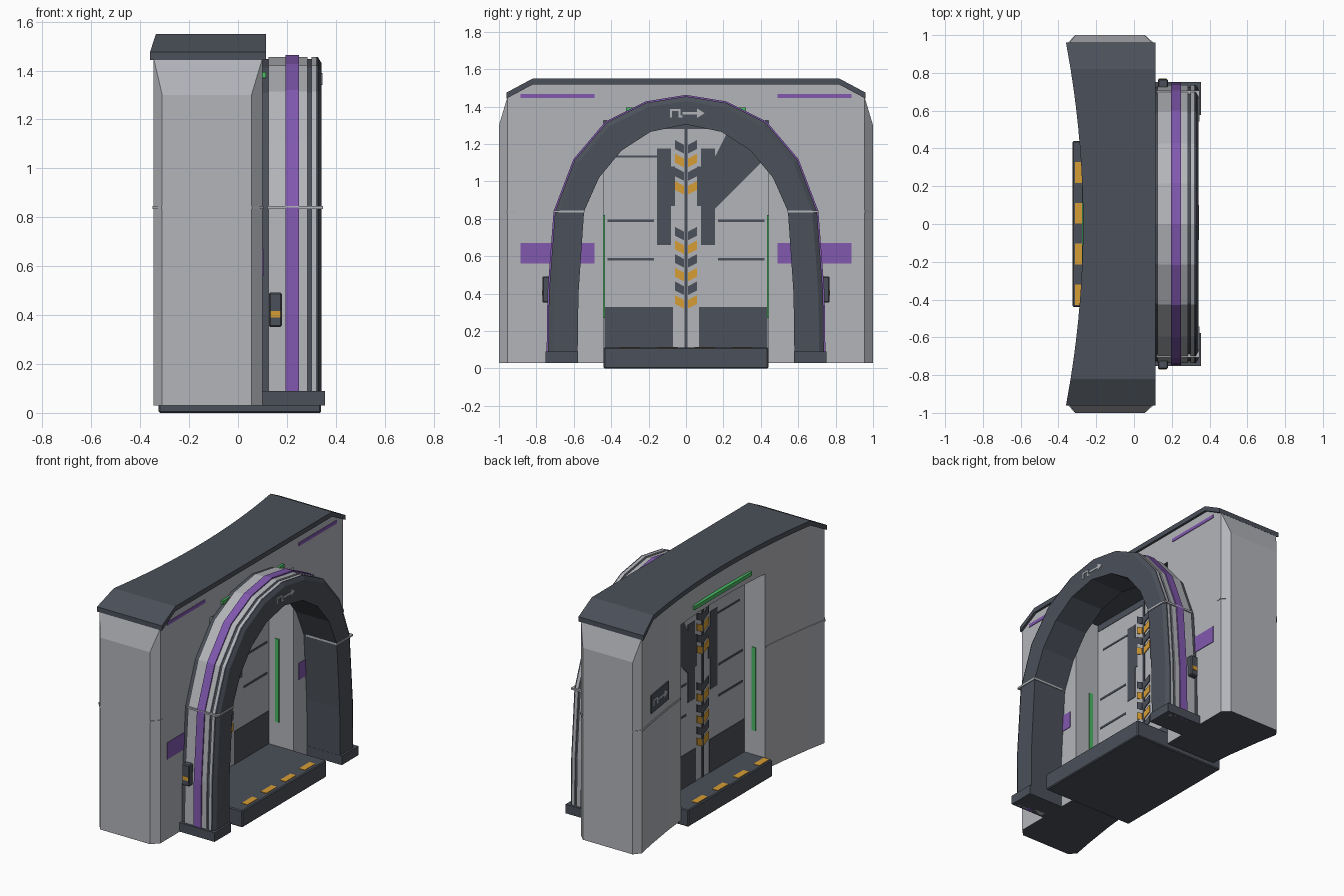
import bpy, bmesh
from mathutils import Vector

cube = bpy.data.objects.get("Cube")
if cube:
    bpy.data.objects.remove(cube, do_unlink=True)


def material(name, r, g, b):
    m = bpy.data.materials.new(name)
    m.use_nodes = True
    m.diffuse_color = (r, g, b, 1)
    m.node_tree.nodes["Principled BSDF"].inputs["Base Color"].default_value = (r, g, b, 1)
    return m


LIGHT = material("light grey", 0.45, 0.46, 0.49)
DARK = material("dark slate", 0.07, 0.08, 0.10)
PURPLE = material("purple", 0.22, 0.098, 0.43)
YELLOW = material("amber", 0.68, 0.34, 0.035)
GREEN = material("green light", 0.07, 0.48, 0.13)


def finish(name, bm, mat, under=None):
    """Turn a bmesh into an object; faces looking down may take a second material."""
    bmesh.ops.recalc_face_normals(bm, faces=bm.faces)
    me = bpy.data.meshes.new(name)
    me.materials.append(mat)
    if under:
        me.materials.append(under)
        bm.normal_update()
        for f in bm.faces:
            f.material_index = int(f.normal.z < -0.9)
    bm.to_mesh(me)
    bm.free()
    ob = bpy.data.objects.new(name, me)
    bpy.context.collection.objects.link(ob)
    return ob


def bridge(name, loops, mat, closed=False, under=None):
    """Skin a row of equal point loops, capped unless closed."""
    bm = bmesh.new()
    rows = [[bm.verts.new(p) for p in loop] for loop in loops]
    n = len(rows[0])
    pairs = list(zip(rows, rows[1:])) + ([(rows[-1], rows[0])] if closed else [])
    for a, b in pairs:
        for i in range(n):
            j = (i + 1) % n
            bm.faces.new((a[i], a[j], b[j], b[i]))
    if not closed:
        bm.faces.new(rows[0])
        bm.faces.new(rows[-1])
    return finish(name, bm, mat, under)


def prism(name, pts, x0, x1, mat, bend=lambda y: 0):
    """Extrude a y-z outline along x."""
    return bridge(name, [[(x + bend(y), y, z) for y, z in pts] for x in (x0, x1)], mat)


def rect(y0, y1, z0, z1):
    return [(y0, z0), (y1, z0), (y1, z1), (y0, z1)]


def section(y, x0, x1, z0, z1):
    return [(x0, y, z0), (x1, y, z0), (x1, y, z1), (x0, y, z1)]


def bevel(ob, width):
    m = ob.modifiers.new("bevel", 'BEVEL')
    m.width = width
    m.segments = 1


def back(y):
    """Concave rear face of the wall."""
    return -0.25 - 0.095 * (y / 0.955) ** 2


# Wall wings, with chamfered ends, and seam ridges
for s, side in ((1, "left"), (-1, "right")):
    body = [section(s * y, back(y), 0.10, 0.03, zt)
            for y, zt in ((0.44, 1.52), (0.6, 1.52), (0.82, 1.52), (0.955, 1.45))]
    body.append(section(s * 1.0, -0.31, 0.055, 0.03, 1.30))
    bridge("wall_wing_" + side, body, LIGHT, under=DARK)
    seam = [section(s * y, back(y) - 0.005, 0.09, 0.834, 0.846) for y in (0.45, 0.6, 0.82)]
    seam += [section(s * 0.958, -0.35, 0.105, 0.834, 0.846),
             section(s * 1.0, -0.313, 0.058, 0.834, 0.846)]
    bridge("wall_seam_" + side, seam, LIGHT)

# Lintel over the doorway and the curved roof cap
bridge("lintel", [section(y * 0.11, back(y * 0.11), 0.10, 1.325, 1.52) for y in range(-4, 5)],
       LIGHT, under=DARK)
roof_y = [-0.96] + [-0.82 + i * 0.1025 for i in range(17)] + [0.96]
roof = []
for y in roof_y:
    top = 1.55 if abs(y) < 0.9 else 1.475
    roof.append(section(y, -0.27 - 0.09 * (y / 0.96) ** 2, 0.115, top - 0.032, top))
bridge("roof_cap", roof, DARK)

# Threshold with amber edge marks
bevel(prism("threshold", rect(-0.44, 0.44, 0, 0.112), -0.325, 0.34, DARK), 0.006)
for i in range(4):
    y = -0.375 + i * 0.216
    prism("edge_mark_rear", rect(y - 0.055, y + 0.055, 0.108, 0.115), -0.312, -0.27, YELLOW)
    y = -0.3 + i * 0.2
    prism("edge_mark_front", rect(y - 0.055, y + 0.055, 0.108, 0.115), 0.275, 0.317, YELLOW)

# Sliding door leaves, decorated on both faces
prism("door", rect(-0.44, 0.44, 0.1, 1.326), -0.12, -0.08, LIGHT)


def decal(name, pts, mat, lift=0.003):
    prism(name + "_front", pts, -0.081, -0.08 + lift, mat)
    prism(name + "_rear", pts, -0.12 - lift, -0.119, mat)


decal("door_gap", rect(-0.008, 0.008, 0.1, 1.325), DARK, 0.005)
decal("door_header", rect(-0.44, 0.44, 1.28, 1.325), DARK)
decal("door_diagonal", [(0.155, 0.855), (0.42, 1.12), (0.3, 1.3), (0.235, 1.29), (0.14, 1.1)], DARK, 0.004)
for s in (-1, 1):
    def sided(a, b, z0, z1):
        return rect(s * a, s * b, z0, z1)
    decal("kick_panel", sided(0.07, 0.435, 0.1, 0.33), DARK)
    decal("door_bar", sided(0.08, 0.155, 0.66, 1.175), DARK)
    decal("door_bar_step", sided(0.06, 0.08, 0.87, 1.08), DARK)
    for z in (0.585, 0.79):
        decal("door_groove", sided(0.17, 0.42, z - 0.007, z + 0.007), DARK)
    decal("door_groove_high", sided(0.155, 0.39, 1.128, 1.14), DARK)
    for start, count in ((0.32, 6), (0.93, 4)):
        for k in range(count):
            z = start + k * 0.073
            decal("chevron", [(s * 0.01, z), (s * 0.06, z + 0.025), (s * 0.06, z + 0.073),
                              (s * 0.01, z + 0.046)], DARK if k % 2 else YELLOW, 0.006)
    # Jamb lights
    for x in (-0.19, -0.02):
        prism("jamb_light", rect(s * 0.434, s * 0.442, 0.27, 0.82), x - 0.014, x + 0.014, GREEN)
    # Purple wall patches
    for z0, z1 in ((0.56, 0.67), (1.445, 1.467)):
        prism("wall_patch", sided(0.49, 0.885, z0, z1), 0.099, 0.104, PURPLE)

# Light bars above the doorway
prism("light_bar_front", rect(-0.32, 0.32, 1.37, 1.395), 0.09, 0.115, GREEN)
prism("light_bar_rear", rect(-0.3, 0.3, 1.37, 1.395), -0.274, -0.24, GREEN)

# Arch outlines, half each, then mirrored
OUTER = [(0.738, 0.03), (0.733, 0.4), (0.70, 0.84), (0.595, 1.115), (0.425, 1.315), (0.215, 1.42), (0, 1.455)]
INNER = [(0.58, 0.03), (0.575, 0.4), (0.545, 0.84), (0.465, 1.02), (0.345, 1.165), (0.19, 1.265), (0, 1.305)]


def outline(half, d=0):
    pts = []
    for y, z in half:
        n = Vector((y, max(z - 0.75, 0))).normalized()
        pts.append((y + n.x * d, z + n.y * d))
    return pts + [(-y, z) for y, z in reversed(pts[:-1])]


def ring(name, x0, x1, mat, outer=0, inner=None, chamfer=0):
    """Arch-shaped band between two depths."""
    out, edge = outline(OUTER, outer), outline(OUTER, outer - chamfer)
    inn = outline(INNER) if inner is None else outline(OUTER, inner)
    xm = x1 - chamfer * 0.6
    loops = [[(x0, *i), (x0, *o), (xm, *o), (x1, *e), (x1, *i)] for i, o, e in zip(inn, out, edge)]
    return bridge(name, loops, mat)


ring("arch_core", 0.10, 0.322, DARK, outer=-0.008)
ring("arch_face", 0.318, 0.342, DARK, chamfer=0.025)
ring("arch_band_rear", 0.125, 0.197, LIGHT, inner=-0.03)
ring("arch_band_purple", 0.195, 0.25, PURPLE, outer=0.008, inner=-0.03)
ring("arch_band_mid", 0.248, 0.285, LIGHT, inner=-0.03)
ring("arch_band_front", 0.3, 0.32, LIGHT, inner=-0.03)

# Arch feet, collars and side call boxes
for s, side in ((1, "left"), (-1, "right")):
    prism("arch_foot_" + side, rect(s * 0.578, s * 0.752, 0.03, 0.09), 0.10, 0.355, DARK)
    prism("arch_collar_" + side, rect(s * 0.542, s * 0.708, 0.834, 0.846), 0.12, 0.347, LIGHT)
    bevel(prism("call_box_" + side, rect(s * 0.72, s * 0.768, 0.352, 0.492), 0.126, 0.18, DARK), 0.006)
    prism("call_box_stripe_" + side, rect(s * 0.76, s * 0.771, 0.39, 0.416), 0.133, 0.173, YELLOW)


# Doorway-and-arrow pictogram
def pictogram(name, cy, cz, flip, x0, x1, bend=lambda y: 0):
    parts = {
        "post_a": rect(-0.085, -0.074, -0.022, 0.022), "post_b": rect(-0.04, -0.029, -0.022, 0.022),
        "beam": rect(-0.085, -0.029, 0.012, 0.022), "foot": rect(-0.029, -0.018, -0.022, -0.012),
        "shaft": rect(-0.018, 0.065, -0.006, 0.006),
        "head": [(0.06, -0.025), (0.1, 0), (0.06, 0.025)],
    }
    for part, pts in parts.items():
        prism(name + "_" + part, [(cy + flip * y, cz + z) for y, z in pts], x0, x1, LIGHT, bend)


pictogram("arch_sign", 0, 1.365, 1, 0.341, 0.345)
prism("rear_sign", rect(0.6, 0.83, 0.9, 1.02), -0.007, 0.004, DARK, back)
pictogram("rear_sign_symbol", 0.72, 0.96, -1, -0.01, -0.006, back)
